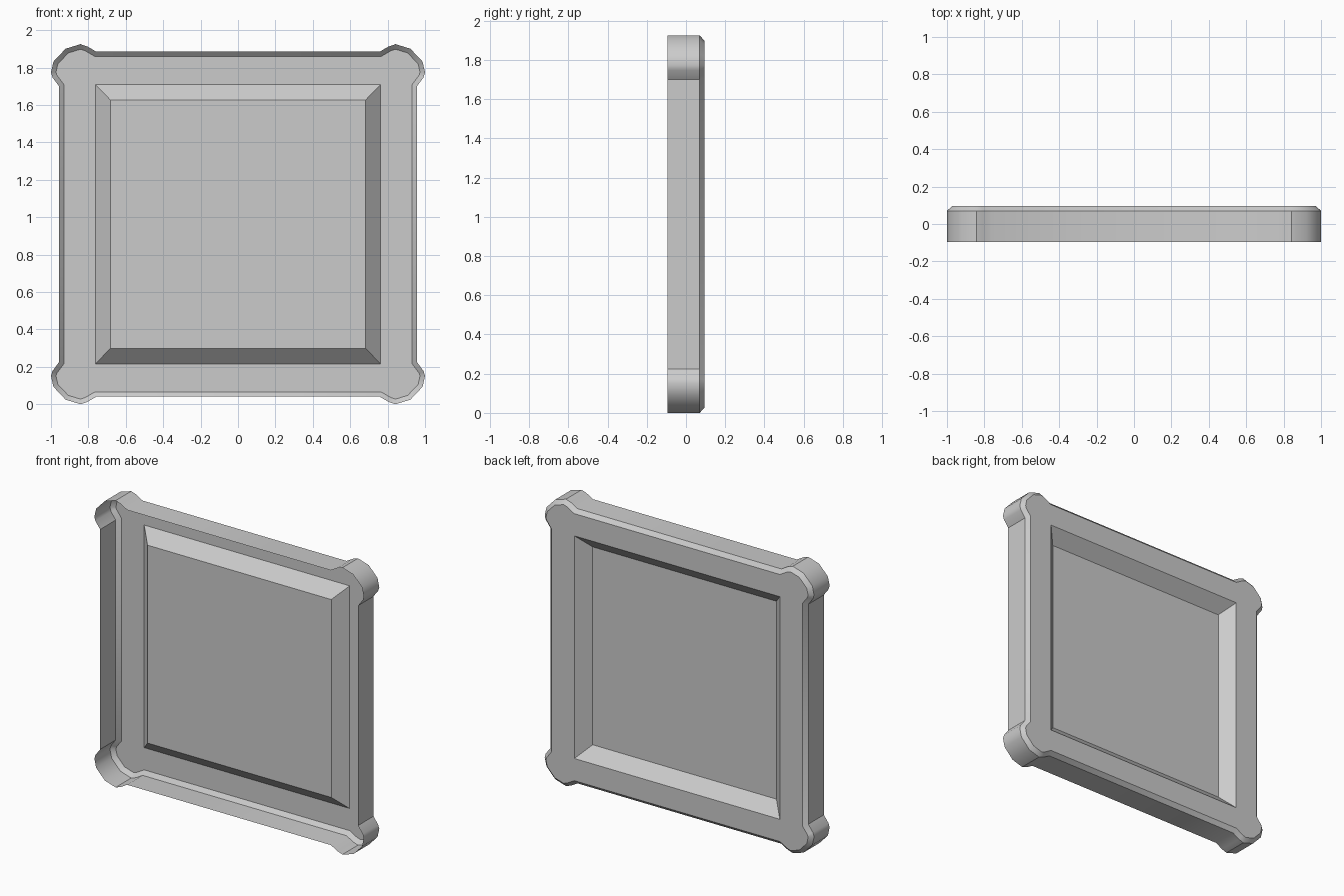
import bpy, bmesh, math
from mathutils import Vector

if "Cube" in bpy.data.objects:
    bpy.data.objects.remove(bpy.data.objects["Cube"])

CZ = 0.9625                      # centre height of the panel
Y_OPEN, Y_EDGE, Y_FACE, Y_FLOOR = -0.095, 0.07, 0.095, 0.015

# one rounded corner lobe (top left), relative to the panel centre
lobe = [(-0.757, 0.922), (-0.805, 0.950), (-0.842, 0.9625), (-0.922, 0.938),
        (-0.987, 0.869), (-1.0, 0.811), (-0.992, 0.785), (-0.957, 0.738)]
SPLIT = 3                        # lobe point facing the recess corner


def mirrored_outline():
    """Repeat the lobe at all four corners, counter-clockwise from the front."""
    flip = lambda sx, sz, pts: [Vector((sx * x, sz * z)) for x, z in pts]
    return (flip(1, 1, lobe) + flip(1, -1, lobe[::-1])
            + flip(-1, -1, lobe) + flip(-1, 1, lobe[::-1]))


def inset(pts, d):
    """Mitred inward offset of a closed outline."""
    out = []
    for i, p in enumerate(pts):
        a = (p - pts[i - 1]).normalized()
        b = (pts[(i + 1) % len(pts)] - p).normalized()
        na, nb = Vector((-a.y, a.x)), Vector((-b.y, b.x))
        out.append(p + (na + nb) * d / (1 + na.dot(nb)))
    return out


def square(hx, hz):
    return [Vector(p) for p in ((-hx, hz), (-hx, -hz), (hx, -hz), (hx, hz))]


bm = bmesh.new()


def ring(pts, y):
    return [bm.verts.new((p.x, y, p.y + CZ)) for p in pts]


def bridge(a, b):
    for i in range(len(a)):
        j = (i + 1) % len(a)
        bm.faces.new((a[i], b[i], b[j], a[j]))


# outer wall (open at the front) and chamfered rim
outline = mirrored_outline()
rim_open = ring(outline, Y_OPEN)
rim_edge = ring(outline, Y_EDGE)
rim_face = ring(inset(outline, 0.026), Y_FACE)
bridge(rim_open, rim_edge)
bridge(rim_edge, rim_face)

# sloped recess and its floor
recess_top = ring(square(0.763, 0.747), Y_FACE)
recess_floor = ring(square(0.682, 0.664), Y_FLOOR)
bridge(recess_top, recess_floor)
bm.faces.new(recess_floor[::-1])

# flat border between rim and recess, one face per side
n, total = len(lobe), len(rim_face)
splits = [SPLIT, 2 * n - 1 - SPLIT, 2 * n + SPLIT, 4 * n - 1 - SPLIT]
for k in range(4):
    i, j = splits[k], splits[(k + 1) % 4]
    count = (j - i) % total
    outer = [rim_face[(i + s) % total] for s in range(count + 1)]
    bm.faces.new([recess_top[k], recess_top[(k + 1) % 4]] + outer[::-1])

mesh = bpy.data.meshes.new("wall_panel")
bm.to_mesh(mesh)
bm.free()
panel = bpy.data.objects.new("wall_panel", mesh)
bpy.context.collection.objects.link(panel)

# smooth lobes, crisp chamfers
bpy.context.view_layer.objects.active = panel
panel.select_set(True)
bpy.ops.object.shade_smooth_by_angle(angle=math.radians(33))
